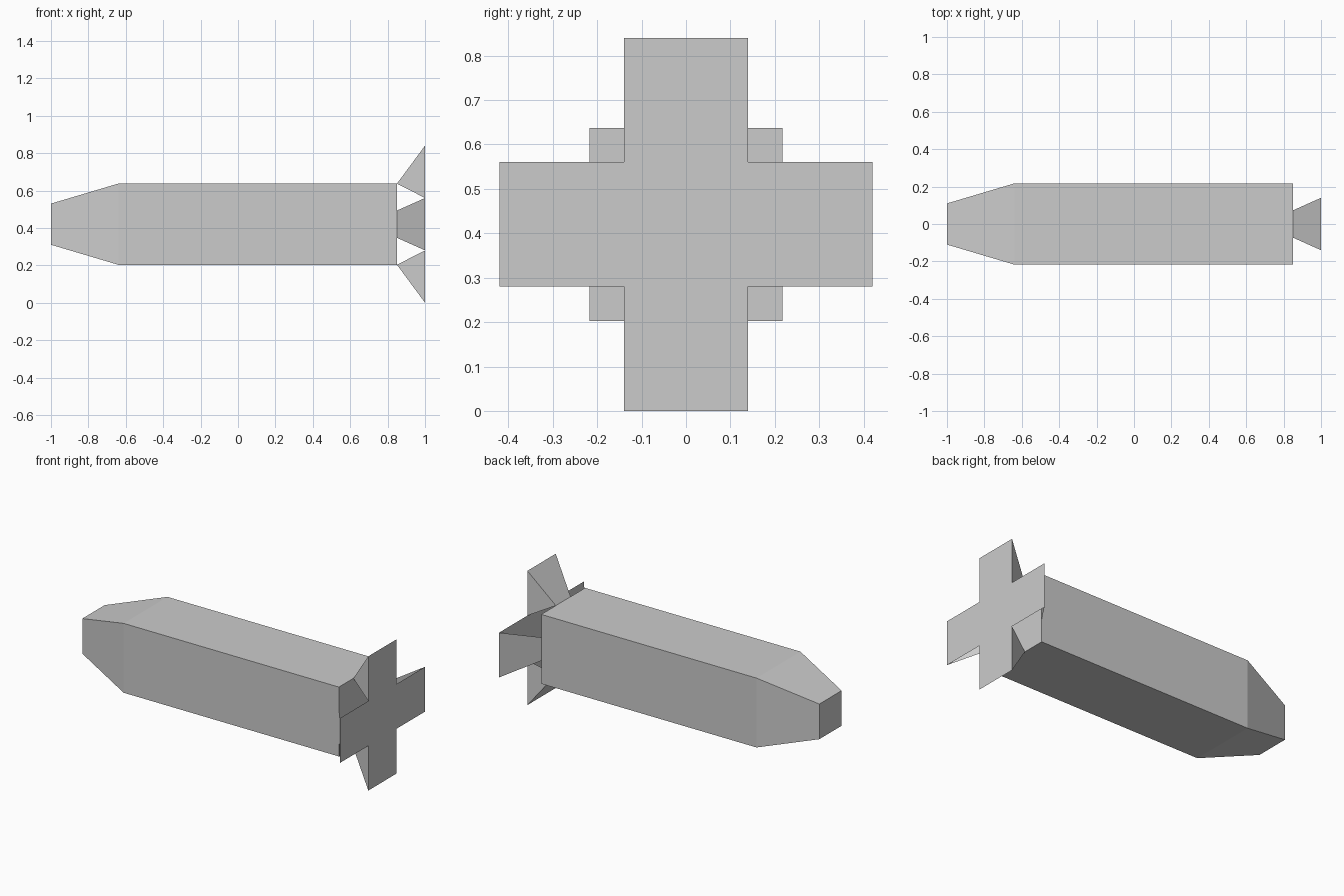
import bpy, bmesh
from math import pi
from mathutils import Matrix, Vector

if "Cube" in bpy.data.objects:
    bpy.data.objects.remove(bpy.data.objects["Cube"])

CZ = 0.42  # height of the long axis


def finish(bm, name, closed=False):
    bmesh.ops.remove_doubles(bm, verts=bm.verts[:], dist=1e-5)
    if closed:
        bmesh.ops.recalc_face_normals(bm, faces=bm.faces[:])
    mesh = bpy.data.meshes.new(name)
    bm.to_mesh(mesh)
    bm.free()
    obj = bpy.data.objects.new(name, mesh)
    obj.location.z = CZ
    bpy.context.collection.objects.link(obj)
    return obj


def face(bm, pts, rot=None):
    rot = rot or Matrix.Identity(3)
    bm.faces.new([bm.verts.new(rot @ Vector(p)) for p in pts])


# Square hull: blunt nose, shoulder, flat tail
bm = bmesh.new()
rings = []
for x, h in ((-1, 0.11), (-0.64, 0.217), (0.85, 0.217)):
    rings.append([bm.verts.new((x, sy * h, sz * h))
                  for sy, sz in ((-1, -1), (1, -1), (1, 1), (-1, 1))])
for a, b in zip(rings, rings[1:]):
    for i in range(4):
        j = (i + 1) % 4
        bm.faces.new((a[i], a[j], b[j], b[i]))
bm.faces.new(rings[0])
bm.faces.new(rings[-1])
finish(bm, "hull", closed=True)

# Tail: cross-shaped end plate with sloped fins reaching forward to the hull
X0, X1 = 0.85, 1.0            # fin front and end plate
TIP, BASE, OUT = 0.073, 0.14, 0.42
bm = bmesh.new()
face(bm, [(X1, -BASE, -BASE), (X1, BASE, -BASE), (X1, BASE, BASE), (X1, -BASE, BASE)])
for k in range(4):
    rot = Matrix.Rotation(k * pi / 2, 3, 'X')
    # plate arm
    face(bm, [(X1, -BASE, BASE), (X1, BASE, BASE), (X1, BASE, OUT), (X1, -BASE, OUT)], rot)
    # outer slope
    face(bm, [(X0, TIP, 0.217), (X0, -TIP, 0.217), (X1, -BASE, OUT), (X1, BASE, OUT)], rot)
    # triangular cheeks, only on the upper and lower fins
    if k % 2 == 0:
        face(bm, [(X0, -TIP, 0.217), (X1, -BASE, BASE), (X1, -BASE, OUT)], rot)
        face(bm, [(X0, TIP, 0.217), (X1, BASE, OUT), (X1, BASE, BASE)], rot)
finish(bm, "tail_fins")
